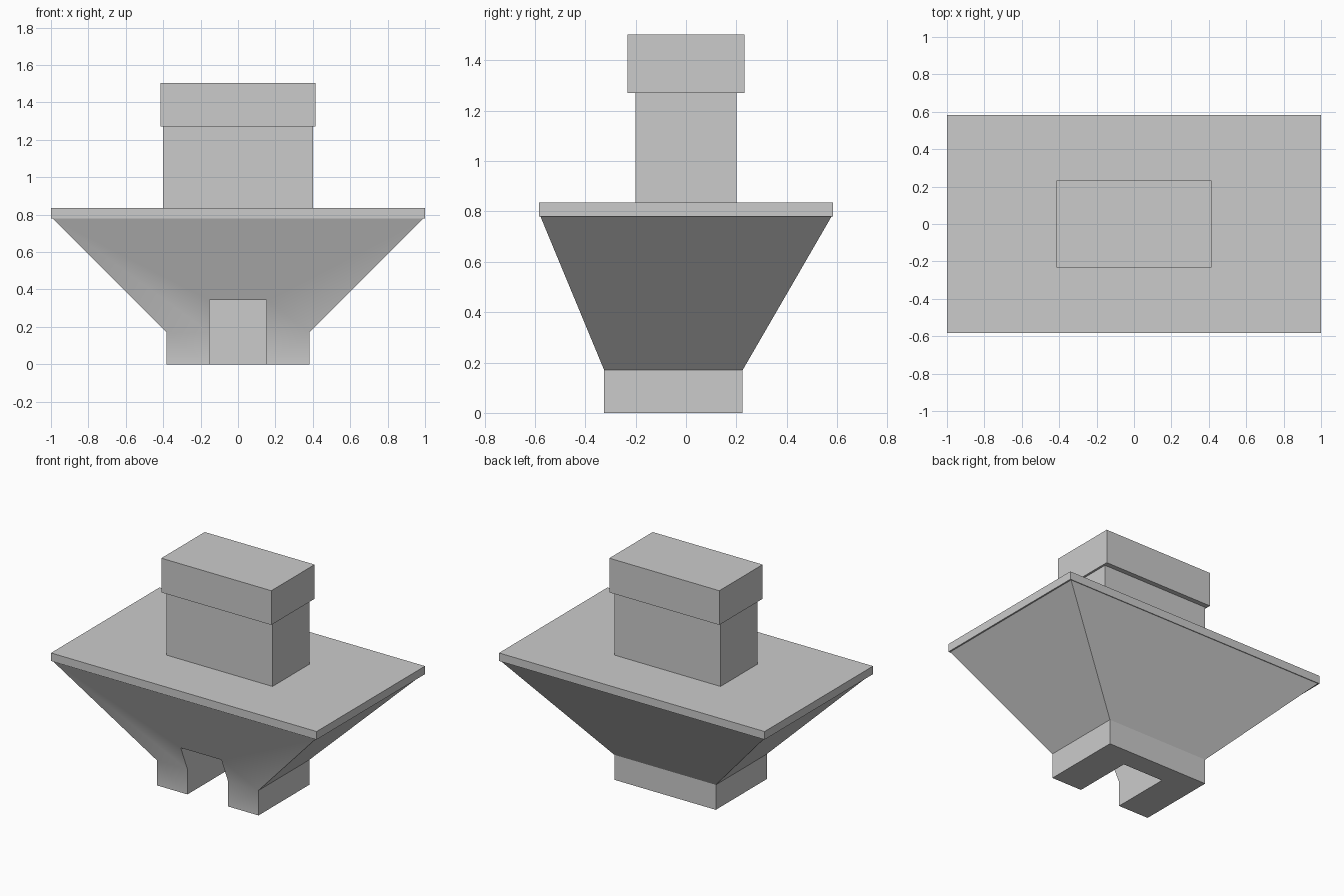
import bpy
import bmesh
from math import radians

# Remove the default cube
if "Cube" in bpy.data.objects:
    bpy.data.objects.remove(bpy.data.objects["Cube"], do_unlink=True)

# Single flat colour
GREY = (0.6, 0.6, 0.6, 1.0)
grey = bpy.data.materials.new("plain grey")
grey.use_nodes = True
grey.diffuse_color = GREY
grey.node_tree.nodes["Principled BSDF"].inputs["Base Color"].default_value = GREY


def loft(name, rings):
    """Closed solid through rectangles given as (z, half_x, y_front, y_back)."""
    bm = bmesh.new()
    loops = [[bm.verts.new(p) for p in
              ((-x, y0, z), (x, y0, z), (x, y1, z), (-x, y1, z))]
             for z, x, y0, y1 in rings]
    bm.faces.new(loops[0][::-1])
    bm.faces.new(loops[-1])
    for low, high in zip(loops, loops[1:]):
        for i in range(4):
            j = (i + 1) % 4
            bm.faces.new((low[i], low[j], high[j], high[i]))
    mesh = bpy.data.meshes.new(name)
    bm.to_mesh(mesh)
    bm.free()
    mesh.materials.append(grey)
    obj = bpy.data.objects.new(name, mesh)
    bpy.context.collection.objects.link(obj)
    return obj


def select_only(obj):
    bpy.ops.object.select_all(action='DESELECT')
    obj.select_set(True)
    bpy.context.view_layer.objects.active = obj


# Flared base: straight foot opening into a wide hopper, offset to the front
base = loft("flared_base", [(0, 0.382, -0.325, 0.225),
                            (0.17, 0.382, -0.325, 0.225),
                            (0.78, 0.99, -0.578, 0.578)])

# Slot in the front of the foot
cutter = loft("slot_cutter", [(-0.1, 0.153, -0.8, 0.085),
                              (0.345, 0.153, -0.8, 0.085)])
slot = base.modifiers.new("slot", 'BOOLEAN')
slot.operation = 'DIFFERENCE'
slot.solver = 'EXACT'
slot.object = cutter
select_only(base)
bpy.ops.object.modifier_apply(modifier=slot.name)
bpy.data.objects.remove(cutter, do_unlink=True)

# Soft bend between the foot and hopper at the front, crisp edges elsewhere
select_only(base)
bpy.ops.object.shade_smooth_by_angle(angle=radians(28))

# Table slab, column and cap
loft("table_slab", [(0.78, 1.0, -0.583, 0.583), (0.835, 1.0, -0.583, 0.583)])
loft("column", [(0.835, 0.4, -0.2, 0.2), (1.27, 0.4, -0.2, 0.2)])
loft("column_cap", [(1.27, 0.414, -0.233, 0.233), (1.503, 0.414, -0.233, 0.233)])
